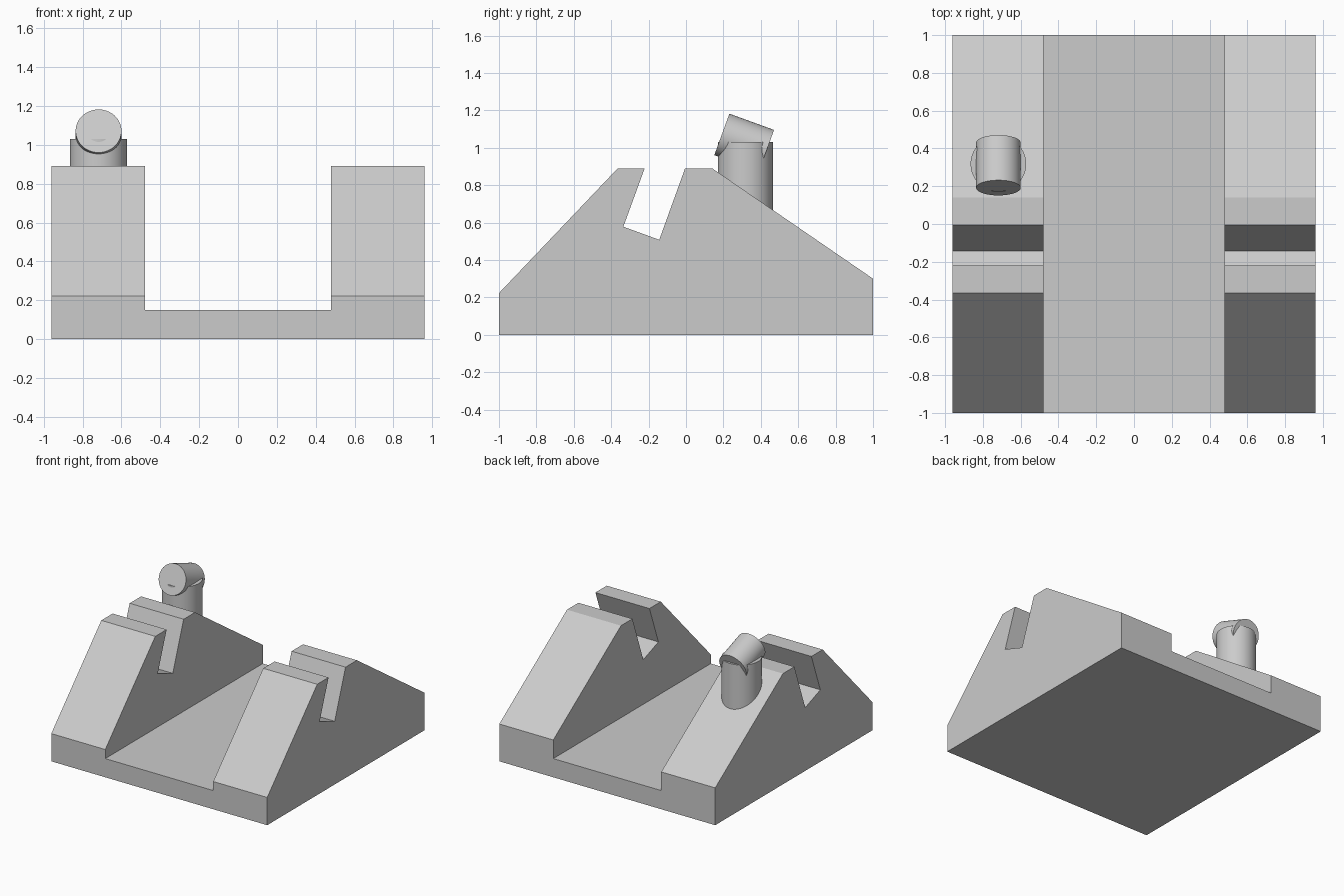
import bpy, bmesh, math
from mathutils import Matrix, Vector

cube = bpy.data.objects.get("Cube")
if cube:
    bpy.data.objects.remove(cube, do_unlink=True)

# One plain grey for every part
grey = bpy.data.materials.new("light_grey")
grey.use_nodes = True
grey.diffuse_color = (0.6, 0.6, 0.6, 1)
grey.node_tree.nodes["Principled BSDF"].inputs["Base Color"].default_value = (0.6, 0.6, 0.6, 1)


def finish(name, bm):
    bmesh.ops.recalc_face_normals(bm, faces=bm.faces)
    mesh = bpy.data.meshes.new(name)
    bm.to_mesh(mesh)
    bm.free()
    mesh.materials.append(grey)
    obj = bpy.data.objects.new(name, mesh)
    bpy.context.collection.objects.link(obj)
    return obj


def extrude_profile(name, points, x0, x1):
    """Extrude a (y, z) outline along x."""
    bm = bmesh.new()
    face = bm.faces.new([bm.verts.new((x0, y, z)) for y, z in points])
    new = bmesh.ops.extrude_face_region(bm, geom=[face])["geom"]
    verts = [v for v in new if isinstance(v, bmesh.types.BMVert)]
    bmesh.ops.translate(bm, verts=verts, vec=(x1 - x0, 0, 0))
    return finish(name, bm)


def rod(name, start, end, radius):
    """Capped cylinder between two points."""
    start, end = Vector(start), Vector(end)
    axis = end - start
    turn = axis.to_track_quat('Z', 'Y').to_matrix().to_4x4()
    bm = bmesh.new()
    bmesh.ops.create_cone(bm, cap_ends=True, segments=64, radius1=radius, radius2=radius,
                          depth=axis.length,
                          matrix=Matrix.Translation((start + end) / 2) @ turn)
    obj = finish(name, bm)
    bpy.ops.object.select_all(action='DESELECT')
    obj.select_set(True)
    bpy.context.view_layer.objects.active = obj
    bpy.ops.object.shade_smooth_by_angle(angle=math.radians(30))
    return obj


# Side block outline with its slanted slot
OUTER, INNER, FLOOR, TOP = 0.96, 0.48, 0.15, 0.89
block = [(-1, 0), (1, 0), (1, 0.30), (0.14, TOP), (-0.005, TOP), (-0.143, 0.508),
         (-0.335, 0.578), (-0.221, TOP), (-0.365, TOP), (-1, 0.223)]
extrude_profile("left_block", block, INNER, OUTER)
extrude_profile("right_block", block, -OUTER, -INNER)

# Floor plate joining the two blocks
extrude_profile("floor_plate", [(-1, 0), (1, 0), (1, FLOOR), (-1, FLOOR)], -INNER, INNER)

# Upright post on the right rear slope, with a tilted round head
POST_X, POST_Y = -0.718, 0.318
rod("post", (POST_X, POST_Y, 0.4), (POST_X, POST_Y, 1.03), 0.147)
tilt = math.radians(20)
reach = Vector((0, math.cos(tilt), -math.sin(tilt))) * 0.127
centre = Vector((POST_X, 0.311, 1.028))
rod("post_head", centre - reach, centre + reach, 0.118)
